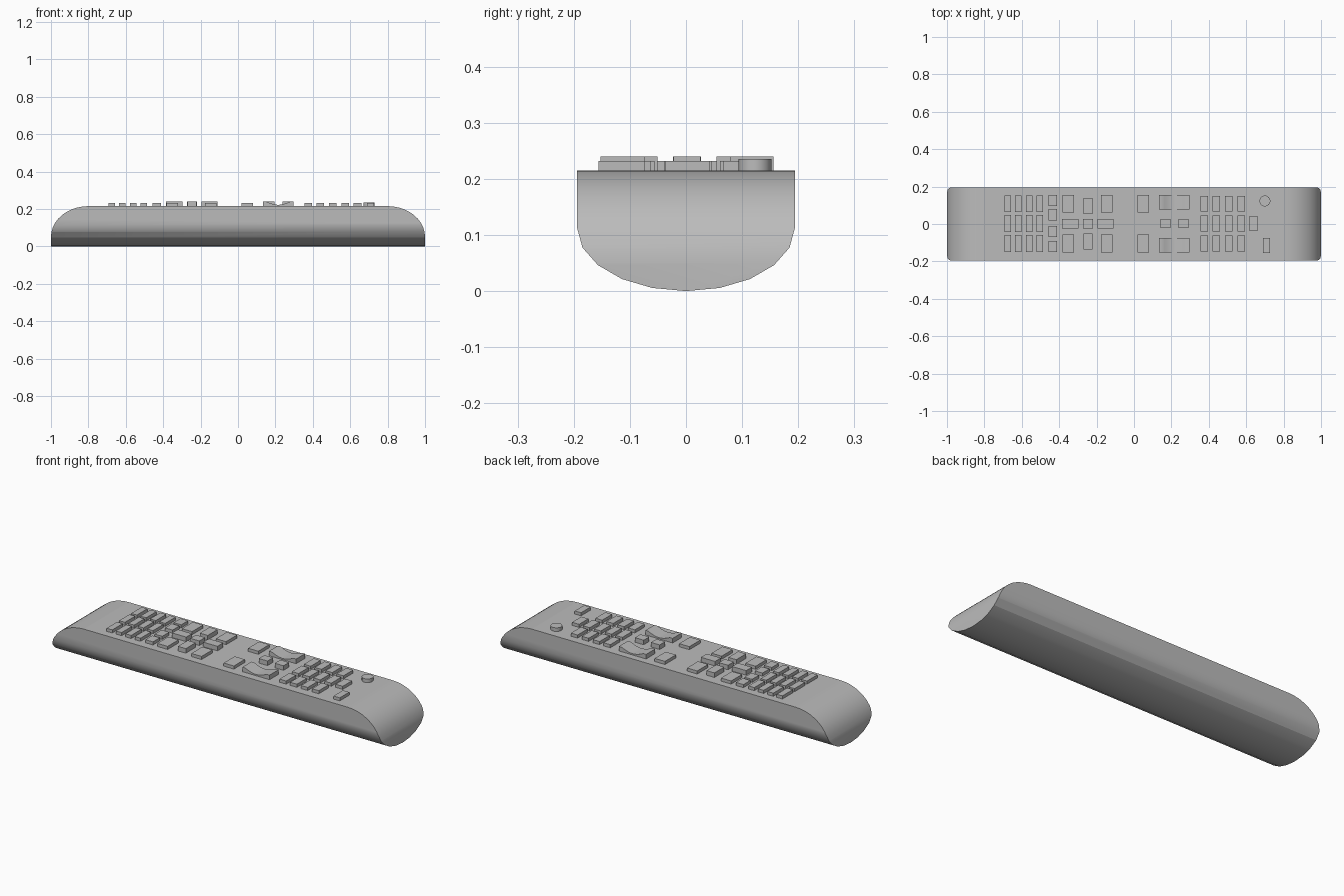
import bpy, bmesh, math
from mathutils import Vector

cube = bpy.data.objects.get("Cube")
if cube:
    bpy.data.objects.remove(cube, do_unlink=True)

grey = bpy.data.materials.new("mid grey plastic")
grey.use_nodes = True
COLOUR = (0.5, 0.5, 0.5, 1)
grey.diffuse_color = COLOUR
grey.node_tree.nodes["Principled BSDF"].inputs["Base Color"].default_value = COLOUR

TOP = 0.215      # deck height
BASE = 0.205     # buttons sink slightly into the deck
LOW, HIGH = 0.232, 0.24


def finish(bm, name, smooth=False):
    bmesh.ops.recalc_face_normals(bm, faces=bm.faces)
    mesh = bpy.data.meshes.new(name)
    bm.to_mesh(mesh)
    bm.free()
    mesh.materials.append(grey)
    obj = bpy.data.objects.new(name, mesh)
    bpy.context.collection.objects.link(obj)
    if smooth:
        bpy.ops.object.select_all(action='DESELECT')
        obj.select_set(True)
        bpy.context.view_layer.objects.active = obj
        bpy.ops.object.shade_smooth_by_angle(angle=math.radians(30))
    return obj


def prism(points, direction):
    """Extrude a closed outline of 3D points along a direction."""
    bm = bmesh.new()
    face = bm.faces.new([bm.verts.new(p) for p in points])
    new = bmesh.ops.extrude_face_region(bm, geom=[face], use_keep_orig=True)
    verts = [v for v in new["geom"] if isinstance(v, bmesh.types.BMVert)]
    bmesh.ops.translate(bm, verts=verts, vec=direction)
    return bm


# Body: half-elliptical trough with a flat deck
half_w, belly = 0.194, 0.112
outline = [(-1.1, -half_w, TOP)]
for i in range(11):
    a = math.pi + math.pi * i / 10
    outline.append((-1.1, half_w * math.cos(a), belly + belly * math.sin(a)))
outline.append((-1.1, half_w, TOP))
body = prism(outline, (2.2, 0, 0))

# Rounded ends: slice along an elliptical curve
STEPS, FOOT = 10, 0.05
for side in (1, -1):
    curve = [Vector((side * (0.8 + 0.2 * math.sin(t)), 0, FOOT + (TOP - FOOT) * math.cos(t)))
             for t in (math.pi / 2 * i / STEPS for i in range(STEPS + 1))]
    curve.append(Vector((side, 0, 0)))
    for p, q in zip(curve, curve[1:]):
        d = q - p
        normal = Vector((-d.z, 0, d.x)) * side
        cut = bmesh.ops.bisect_plane(body, geom=body.verts[:] + body.edges[:] + body.faces[:],
                                     plane_co=p, plane_no=normal, clear_outer=True, dist=1e-6)
        rim = [e for e in body.edges if e.is_boundary]
        if rim:
            bmesh.ops.holes_fill(body, edges=rim, sides=0)

# Creases round the deck and along the underside
crease = belly * (1 - math.sin(math.radians(36)))
for e in body.edges:
    if any(all(abs(v.co.z - z) < 1e-4 for v in e.verts) for z in (TOP, crease)):
        e.smooth = False
finish(body, "body", smooth=True)


def button(name, x, y, w, h, top=LOW):
    corners = [(x - w / 2, y - h / 2, BASE), (x + w / 2, y - h / 2, BASE),
               (x + w / 2, y + h / 2, BASE), (x - w / 2, y + h / 2, BASE)]
    finish(prism(corners, (0, 0, top - BASE)), name)


# Number pad at the left end
for x in (-0.675, -0.619, -0.561, -0.504):
    for y in (0.108, 0.003, -0.105):
        button("narrow_key", x, y, 0.035, 0.09)
for y in (0.125, 0.05, -0.04, -0.12):
    button("small_key", -0.434, y, 0.046, 0.06)

# Large outer keys
for x in (-0.352, -0.146, 0.05):
    for y in (0.108, -0.104):
        button("large_key", x, y, 0.062, 0.095)

# Direction keys in the middle
for y in (0.097, -0.093):
    button("vertical_direction_key", -0.246, y, 0.048, 0.085, HIGH)
for x in (-0.341, -0.152):
    button("horizontal_direction_key", x, 0.002, 0.086, 0.05, HIGH)
button("centre_key", -0.246, 0.002, 0.055, 0.05, HIGH)

# Dished rocker keys
for y in (0.117, -0.113):
    x0, w, depth, n = 0.133, 0.165, 0.018, 10
    front = y - 0.039
    shape = [(x0 + w, front, BASE), (x0, front, BASE), (x0, front, HIGH)]
    for i in range(n + 1):
        t = i / n
        shape.append((x0 + w * (0.1 + 0.8 * t), front, HIGH - depth * math.sin(math.pi * t)))
    shape.append((x0 + w, front, HIGH))
    finish(prism(shape, (0, 0.078, 0)), "rocker_key", smooth=True)
for x in (0.168, 0.265):
    button("square_key", x, 0.002, 0.053, 0.048, HIGH)

# Key block at the right end
for x in (0.375, 0.44, 0.506, 0.573):
    for y in (0.108, 0.003, -0.105):
        button("block_key", x, y, 0.041, 0.085)
button("side_key", 0.64, 0.003, 0.043, 0.08)
button("end_key", 0.708, -0.115, 0.038, 0.082)

# Round power button
ring = [(0.7 + 0.029 * math.cos(a), 0.123 + 0.029 * math.sin(a), BASE)
        for a in (math.tau * i / 24 for i in range(24))]
finish(prism(ring, (0, 0, 0.235 - BASE)), "power_button", smooth=True)
